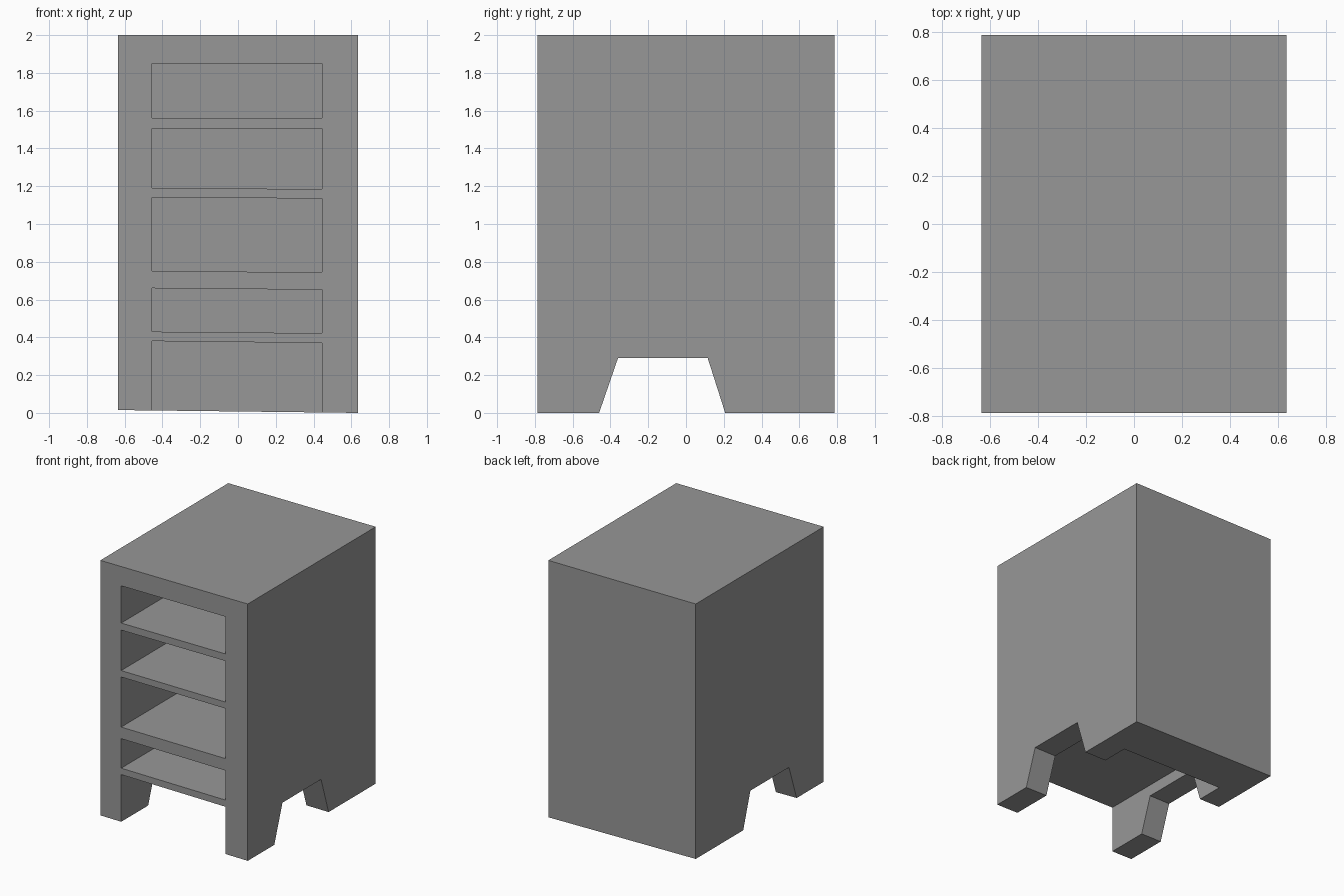
import bpy

cube = bpy.data.objects.get("Cube")
if cube:
    bpy.data.objects.remove(cube, do_unlink=True)

WIDTH, DEPTH = 0.635, 0.787      # half sizes
OPEN_L, OPEN_R = -0.455, 0.445   # sides of the openings
BACK = 0.42                      # where the openings end

grey = bpy.data.materials.new("warm_grey")
grey.use_nodes = True
grey.diffuse_color = (0.31, 0.31, 0.31, 1)
grey.node_tree.nodes["Principled BSDF"].inputs["Base Color"].default_value = grey.diffuse_color


def prism(name, profile, axis, start, end):
    """Extrude a (horizontal, z) profile along the x or y axis."""
    def place(h, z, d):
        return (d, h, z) if axis == "x" else (h, d, z)
    n = len(profile)
    verts = [place(h, z, d) for d in (start, end) for h, z in profile]
    faces = [list(range(n)), list(range(2 * n - 1, n - 1, -1))]
    faces += [[i, i + n, (i + 1) % n + n, (i + 1) % n] for i in range(n)]
    if axis == "y":
        faces = [f[::-1] for f in faces]
    mesh = bpy.data.meshes.new(name)
    mesh.from_pydata(verts, [], [f[::-1] for f in faces])
    mesh.materials.append(grey)
    obj = bpy.data.objects.new(name, mesh)
    bpy.context.scene.collection.objects.link(obj)
    return obj


def cut(body, cutter):
    """Subtract the cutter from the body and discard it."""
    mod = body.modifiers.new("cut", "BOOLEAN")
    mod.operation, mod.solver, mod.object = "DIFFERENCE", "EXACT", cutter
    bpy.context.view_layer.update()
    bpy.context.view_layer.objects.active = body
    bpy.ops.object.modifier_apply(modifier=mod.name)
    bpy.data.objects.remove(cutter, do_unlink=True)


# Carcass with a slightly uneven base
cabinet = prism("cabinet_body",
                [(-WIDTH, 0.015), (WIDTH, 0), (WIDTH, 2), (-WIDTH, 2)],
                "y", -DEPTH, DEPTH)

# Shelf openings and leg space: floor, ceiling, and drop of each at the right end
for floor, ceiling, floor_drop, ceiling_drop in [
        (1.56, 1.85, 0, 0),
        (1.19, 1.505, 0.005, 0),
        (0.75, 1.14, 0.005, 0.005),
        (0.43, 0.66, 0.008, 0.008),
        (-0.2, 0.38, 0, 0.01)]:
    profile = [(OPEN_L, floor), (OPEN_R, floor - floor_drop),
               (OPEN_R, ceiling - ceiling_drop), (OPEN_L, ceiling)]
    cut(cabinet, prism("opening_cutter", profile, "y", -1, BACK))

# Tapered notch between the front and back legs on both sides
slope = 0.1 / 0.29
notch = [(-0.46 - slope * 0.1, -0.1), (0.205 + slope * 0.1, -0.1),
         (0.115, 0.29), (-0.36, 0.29)]
cut(cabinet, prism("notch_cutter", notch, "x", -1, 1))
